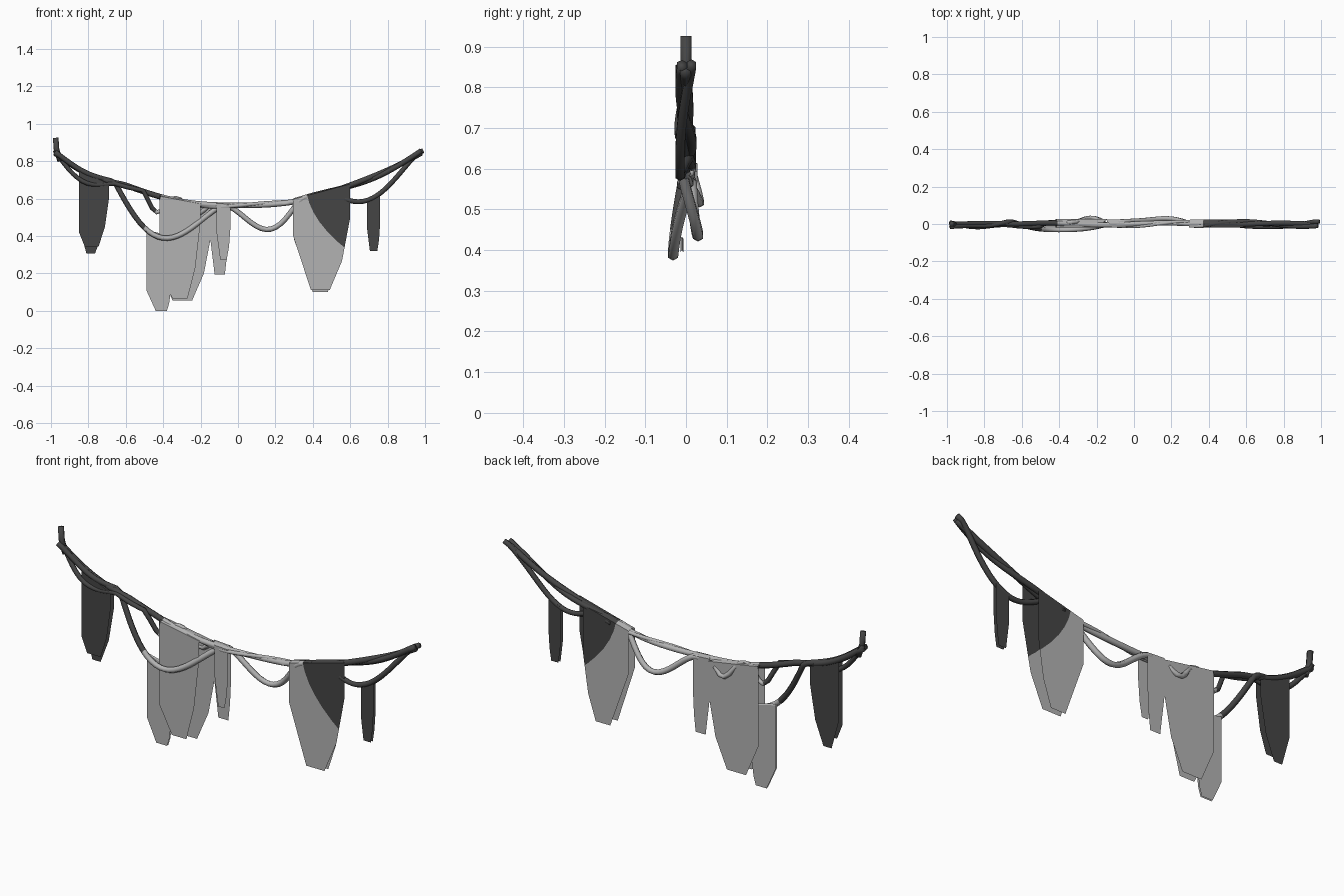
import bpy, bmesh, math
from mathutils import Vector

cube = bpy.data.objects.get("Cube")
if cube:
    bpy.data.objects.remove(cube, do_unlink=True)


def material(name, value):
    mat = bpy.data.materials.new(name)
    mat.use_nodes = True
    colour = (value, value, value, 1)
    mat.diffuse_color = colour
    mat.node_tree.nodes["Principled BSDF"].inputs["Base Color"].default_value = colour
    return mat


LIGHT = material("light grey", .45)
DARK = material("dark grey", .06)


# Height of the sagging garland
def height(x):
    return .56 + .3 * x * x


# Curved border between the pale middle and the dark ends
def border(z, side):
    drop = max(.62 - z, 0)
    return (.37 if side > 0 else .41) + .2 * drop + 1.8 * drop * drop


def finish(name, bm, smooth):
    # Cut along the border so that each face has one colour
    for side in (-1, 1):
        for step in range(7):
            z = .3 + step * .05
            slope = .2 + 3.6 * (.62 - z)
            bmesh.ops.bisect_plane(
                bm, geom=bm.verts[:] + bm.edges[:] + bm.faces[:],
                plane_co=(side * border(z, side), 0, z), plane_no=(side, 0, slope))
    for face in bm.faces:
        centre = face.calc_center_median()
        face.material_index = int(abs(centre.x) > border(centre.z, centre.x))
        face.smooth = smooth
    mesh = bpy.data.meshes.new(name)
    bm.to_mesh(mesh)
    bm.free()
    mesh.materials.append(LIGHT)
    mesh.materials.append(DARK)
    bpy.context.collection.objects.link(bpy.data.objects.new(name, mesh))


# Round tube swept along a path
def tube(name, path, radius, sides=6):
    bm = bmesh.new()
    rings = []
    for i, point in enumerate(path):
        after = path[min(i + 1, len(path) - 1)]
        before = path[max(i - 1, 0)]
        along = (after - before).normalized()
        across = along.cross(Vector((0, 1, 0))).normalized()
        other = along.cross(across)
        ring = []
        for k in range(sides):
            angle = math.tau * k / sides
            offset = across * math.cos(angle) + other * math.sin(angle)
            ring.append(bm.verts.new(point + radius * offset))
        rings.append(ring)
    for a, b in zip(rings, rings[1:]):
        for k in range(sides):
            n = (k + 1) % sides
            bm.faces.new((a[k], a[n], b[n], b[k]))
    bm.faces.new(rings[0])
    bm.faces.new(rings[-1])
    bmesh.ops.recalc_face_normals(bm, faces=bm.faces[:])
    finish(name, bm, True)


# Vine twisting along the garland; each dip is (start, end, depth, sideways pull, skew)
def vine(name, start, end, radius, twist, phase, dips=()):
    count = round((end - start) / .025)
    path = []
    for i in range(count + 1):
        x = start + (end - start) * i / count
        turn = 10 * x + phase
        y = twist * math.sin(turn)
        z = height(x) + twist * .7 * math.cos(turn)
        for first, last, depth, pull, skew in dips:
            if first < x < last:
                part = ((x - first) / (last - first)) ** skew
                sag = math.sin(math.pi * part) ** 1.2
                z -= depth * sag
                y += (pull - y) * sag
        path.append(Vector((x, y, z)))
    tube(name, path, radius)


# One flap: sides, tip corners, shoulder heights and bottom
def flap(bm, y, drop, left, right, tip_left, tip_right, low_left, low_right, bottom):
    bulge_x = right + (tip_right - right) * .4
    bulge_z = low_right + (bottom - low_right) * .6
    outline = [(left, height(left) + .01 - drop), (right, height(right) + .01 - drop),
               (right, low_right), (bulge_x, bulge_z), (tip_right, bottom),
               (tip_left, bottom), (left, low_left)]
    verts = [bm.verts.new((x, y, z)) for x, z in outline]
    bm.faces.new(verts if y > 0 else verts[::-1])
    return verts[:2]


# Cloth folded over the garland, as two flaps joined by a low ridge
def cloth(name, front, back, drop=0, y_front=-.02, y_back=.024):
    bm = bmesh.new()
    a, b = flap(bm, y_front, drop, *front)
    d, c = flap(bm, y_back, drop, *back)
    rise = Vector((0, 0, .006))
    e = bm.verts.new((a.co + d.co) / 2 + rise)
    f = bm.verts.new((b.co + c.co) / 2 + rise)
    bm.faces.new((a, b, f, e))
    bm.faces.new((e, f, c, d))
    finish(name, bm, False)


# Vines
vine("main_vine", -.98, .98, .015, .005, 0, [(-.98, -.6, .022, .004, 1)])
vine("looping_vine", -.98, .98, .014, .014, 2,
     [(-.98, -.66, .03, -.01, 1), (-.66, -.08, .215, -.032, .85),
      (-.06, .34, .125, .03, 1.25)])
vine("left_twist", -.98, -.16, .012, .016, 4,
     [(-.98, -.66, .07, -.018, .85), (-.5, -.35, .1, .012, .85),
      (-.3, -.16, .06, .034, 1)])
vine("middle_twist", -.25, .35, .01, .014, 5)
vine("right_twist", .4, .99, .013, .014, 4, [(.5, .96, .115, -.015, .95)])
tube("left_end_stub", [Vector((-.95, 0, .8)), Vector((-.97, 0, .86)), Vector((-.975, 0, .925))], .015)

# Hanging cloths
cloth("left_dark_cloth",
      (-.85, -.69, -.82, -.745, .42, .6, .345),
      (-.85, -.69, -.81, -.765, .45, .6, .305), drop=.035, y_front=-.016, y_back=.012)
low = (-.49, -.36, -.44, -.38, .11, .1, 0)
cloth("left_low_cloth", low, low, drop=.215, y_front=-.014, y_back=-.006)
cloth("large_pale_cloth",
      (-.42, -.2, -.35, -.27, .2, .48, .065),
      (-.42, -.14, -.35, -.245, .22, .42, .055), drop=.01, y_back=.028)
cloth("narrow_pale_cloth",
      (-.115, -.04, -.095, -.06, .42, .45, .275),
      (-.15, -.055, -.125, -.07, .4, .4, .195))
cloth("right_two_tone_cloth",
      (.295, .6, .39, .49, .4, .5, .11),
      (.3, .55, .4, .48, .38, .42, .1))
small = (.69, .76, .705, .745, .44, .47, .32)
cloth("right_dark_cloth", small, small, drop=.115, y_back=-.004)
